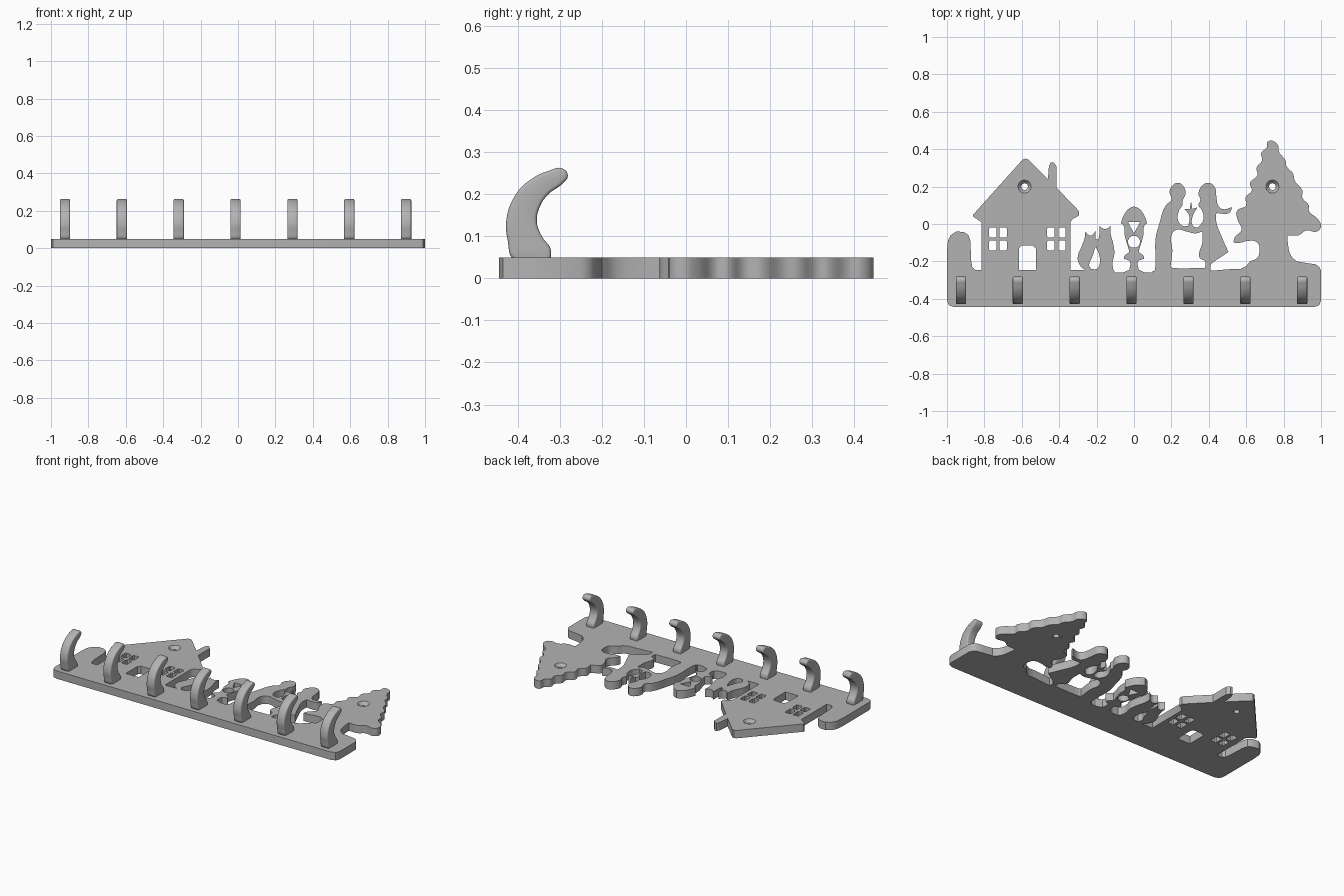
import bpy, bmesh, math
from mathutils import Vector, Matrix

if "Cube" in bpy.data.objects:
    bpy.data.objects.remove(bpy.data.objects["Cube"])

UNIT = 0.01          # outlines are given in hundredths
THICK = 0.05

grey = bpy.data.materials.new("plain_grey")
grey.use_nodes = True
grey.diffuse_color = (0.45, 0.45, 0.45, 1)
grey.node_tree.nodes["Principled BSDF"].inputs["Base Color"].default_value = grey.diffuse_color


def add_mesh(name, bm):
    """Clean a bmesh, shade it and put it in the scene."""
    bmesh.ops.remove_doubles(bm, verts=bm.verts, dist=0.00005)
    bmesh.ops.recalc_face_normals(bm, faces=bm.faces)
    mesh = bpy.data.meshes.new(name)
    bm.to_mesh(mesh)
    bm.free()
    mesh.materials.clear()
    mesh.materials.append(grey)
    obj = bpy.data.objects.new(name, mesh)
    bpy.context.collection.objects.link(obj)
    bpy.ops.object.select_all(action="DESELECT")
    obj.select_set(True)
    bpy.context.view_layer.objects.active = obj
    bpy.ops.object.shade_smooth_by_angle(angle=math.radians(35))
    return obj


def cut_out(name, loops, limit=0, depth=THICK, bevel=0.0):
    """Extrude a filled outline with holes; turns wider than limit stay sharp."""
    curve = bpy.data.curves.new(name, "CURVE")
    curve.dimensions = "2D"
    curve.fill_mode = "BOTH"
    curve.resolution_u = 4
    curve.extrude = depth / 2 - bevel
    curve.bevel_depth = bevel
    curve.bevel_resolution = 2
    curve.offset = -bevel
    for loop in loops:
        pts = [Vector(p) * UNIT for p in loop]
        spline = curve.splines.new("BEZIER")
        spline.bezier_points.add(len(pts) - 1)
        spline.use_cyclic_u = True
        for i, (knot, p) in enumerate(zip(spline.bezier_points, pts)):
            turn = (p - pts[i - 1]).angle(pts[(i + 1) % len(pts)] - p)
            kind = "AUTO" if math.degrees(turn) < limit else "VECTOR"
            knot.co = p.to_3d()
            knot.handle_left_type = knot.handle_right_type = kind
        if not limit:
            spline.resolution_u = 1
    temp = bpy.data.objects.new(name + "_curve", curve)
    bpy.context.collection.objects.link(temp)
    graph = bpy.context.evaluated_depsgraph_get()
    mesh = bpy.data.meshes.new_from_object(temp.evaluated_get(graph))
    bm = bmesh.new()
    bm.from_mesh(mesh)
    bpy.data.objects.remove(temp)
    bpy.data.meshes.remove(mesh)
    obj = add_mesh(name, bm)
    obj.location.z = depth / 2
    return obj


def circle(cx, cy, r, n=24):
    return [(cx + r * math.cos(math.tau * i / n), cy + r * math.sin(math.tau * i / n))
            for i in range(n)]


def pane(cx, cy, w=2, h=2.7, c=0.6):
    corner = [(w, h - c), (w - c, h)]
    quarter = corner + [(-x, y) for x, y in reversed(corner)]
    return [(cx + x, cy + y) for x, y in quarter + [(-x, -y) for x, y in quarter]]


screws = [(-58.5, 20), (74, 20)]

# Ground strip with the rounded bush at its left end
cut_out("ground_and_bush", [[
    (-100, -41), (-99, -43.5), (-96, -44.5), (96, -44.5), (99, -43.5), (100, -41),
    (100, -25), (99, -23), (97, -21.5), (93, -21), (87, -20), (62, -20), (60, -22.5),
    (57, -24), (53, -24), (41, -25), (10, -25), (10, -26), (-10, -26), (-11, -24.5),
    (-85, -24.5), (-86.5, -23), (-87, -20), (-87.5, -9), (-88.5, -6), (-91, -4.3),
    (-95, -4), (-98, -6), (-99.5, -9), (-100, -14)]])

# House with chimney, door and two four-pane windows
house = [
    (-81.5, -24.5), (-81.5, 1), (-83, 2), (-86, 4), (-86, 5), (-59.5, 34.5), (-58, 35),
    (-56.5, 34.5), (-46, 24), (-45.5, 31), (-44.5, 33), (-43, 33), (-41.5, 31),
    (-41.5, 19.5), (-29.5, 7), (-29.5, 4.5), (-33, 2.5), (-34, 1), (-34, -24.5),
    (-52.5, -24.5), (-52.5, -13), (-54, -11.5), (-60, -11.5), (-61.5, -13), (-61.5, -24.5)]
panes = [pane(x, y) for x in (-75.5, -70, -44.5, -38.5) for y in (-4.5, -11.5)]
cut_out("house", [house, circle(*screws[0], 3.5)] + panes)

# Pair of sitting cats
cut_out("cats", [[
    (-26, -24.5), (-29.5, -21), (-30, -17), (-28, -12), (-26.5, -8), (-26, -4), (-24, -6),
    (-22.5, -6), (-20.5, -3.5), (-20.5, -8), (-19, -8.5), (-18.5, -5), (-18.5, -1),
    (-16.5, -2.5), (-14.5, -2.5), (-12.5, -1), (-12.5, -5), (-11, -11), (-10.5, -16),
    (-11.5, -21), (-11, -24.5)],
    [(-20.5, -12), (-18.5, -17), (-18.5, -22), (-20, -24), (-23, -24), (-24, -22),
     (-22.5, -18)]], limit=60)

# Street lamp, mirrored about its post
half = [(6, -26), (2.5, -24.5), (2, -21), (2.5, -19.5), (5.5, -18.5), (5, -17), (2.5, -15),
        (3, -13), (5, -6), (5.5, -1), (7, 0.5), (5.5, 4.5), (3, 8)]
cut_out("street_lamp", [
    half + [(0, 9.5)] + [(-x, y) for x, y in reversed(half)],
    [(-3.2, 1), (3.2, 1), (0, -5)], circle(0, -9.5, 3.2, 12)], limit=50)

# Couple holding a sprig between them
cut_out("couple", [[
    (11, -25), (11.5, -22), (11.5, -8), (13.5, 0), (17, 10), (20, 13), (19, 17),
    (20.5, 20.5), (23.5, 22), (26.5, 20), (27.5, 16), (26, 12.5), (26, 10.5), (24, 7),
    (23.5, 2), (26, -1), (29, -1), (29.7, 4), (27, 8), (29.8, 8), (30.5, 12), (31.2, 8),
    (34, 9), (31.3, 4), (31.5, -1), (34, -2), (37, 2), (36.5, 7), (34.5, 10), (35.5, 13),
    (34.5, 16), (36, 20), (39.5, 22), (43, 20), (44, 15), (45, 10), (47, 8), (52.5, 9),
    (51, 6), (47, 5.5), (44, 6), (44, 1), (47, -7), (50.5, -15), (46, -18), (43, -20),
    (41, -22), (41, -25)],
    [(19.5, -23), (20.5, -14), (20, -6), (23, -3), (28, -4), (33, -5), (36.5, -4),
     (36.5, -10), (35, -18), (38, -20), (38, -23.5), (21, -23.5)]], limit=70)

# Fir tree with ragged branches and trunk
cut_out("tree", [[
    (74, 44.5), (77, 42), (77.5, 38.5), (81, 34), (81.5, 31), (85, 27), (86, 23), (90, 18),
    (90, 14), (93.5, 10), (93.5, 7), (98, 3), (100, -1), (98, -4), (92, -3.5), (88, -6),
    (82, -6), (82.5, -12), (84, -17), (87, -20), (62, -20), (66, -18), (67, -15),
    (66, -10), (61, -9), (57, -10), (53, -10), (54, -7), (57.5, -3), (55.5, 2), (55, 7),
    (60, 10), (59.5, 14), (63, 18), (62, 22), (66, 26), (65.5, 30), (68.5, 34),
    (68, 38), (71, 41), (71.5, 44)], circle(*screws[1], 3.5)], limit=70)

# Countersunk collars lining the screw holes
for side, (x, y) in zip(("left", "right"), reversed(screws)):
    bm = bmesh.new()
    ring = [(0.035, THICK), (0.018, 0.03), (0.018, 0), (0.035, 0)]
    verts = [bm.verts.new((r, 0, z)) for r, z in ring]
    edges = [bm.edges.new(pair) for pair in zip(verts, verts[1:])]
    bmesh.ops.spin(bm, geom=verts + edges, axis=(0, 0, 1), cent=(0, 0, 0),
                   angle=math.tau, steps=24)
    add_mesh("screw_hole_" + side, bm).location = (x * UNIT, y * UNIT, 0)

# Row of seven curved hooks
hook = cut_out("hook", [[
    (-41, 4.5), (-42.4, 9), (-42.8, 13.5), (-40.7, 19.7), (-37, 23.5), (-32.4, 25.7),
    (-29.5, 26.2), (-28.1, 24.5), (-29.3, 22.6), (-32.8, 20), (-34.8, 17), (-35.5, 13.5),
    (-34.3, 10), (-32.2, 7), (-32.2, 4.5)]], limit=75, depth=0.055, bevel=0.008)
hook.rotation_euler = (math.pi / 2, 0, math.pi / 2)
for i in range(7):
    item = hook if i == 0 else hook.copy()
    item.name = f"hook_{i + 1}"
    item.location = (-0.925 + 0.304 * i, 0, 0)
    if i:
        bpy.context.collection.objects.link(item)
